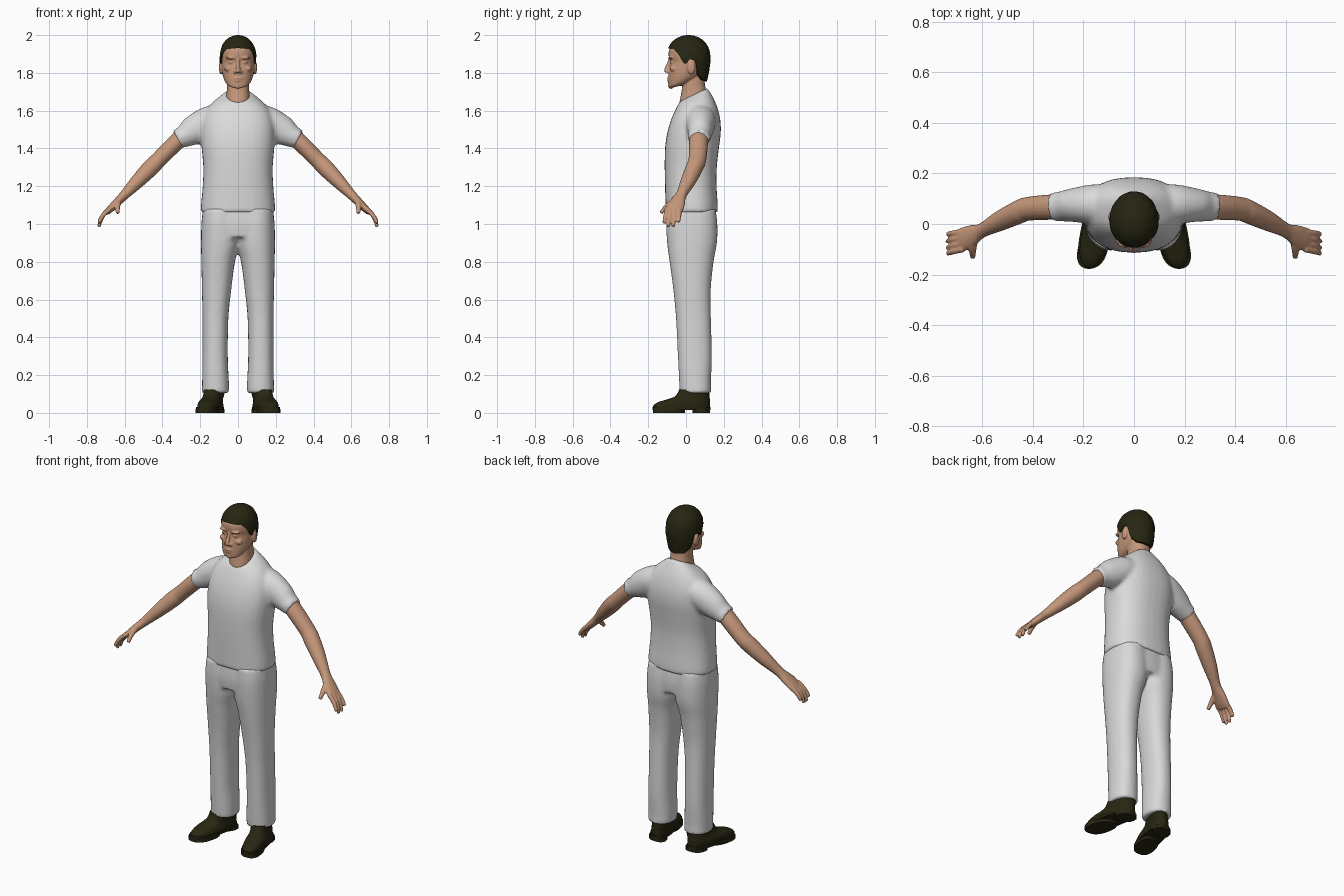
import bpy, bmesh, math
from mathutils import Vector, Matrix

cube = bpy.data.objects.get("Cube")
if cube:
    bpy.data.objects.remove(cube, do_unlink=True)


def material(name, r, g, b):
    m = bpy.data.materials.new(name)
    m.use_nodes = True
    m.diffuse_color = (r, g, b, 1)
    m.node_tree.nodes["Principled BSDF"].inputs["Base Color"].default_value = (r, g, b, 1)
    return m


SKIN = material("skin", .56, .31, .195)
HAIR = material("dark_hair", .02, .019, .006)
SHIRT = material("white_cotton", .71, .71, .71)
TROUSER = material("pale_cloth", .69, .69, .69)
LEATHER = material("dark_leather", .021, .019, .006)


def spline(rows, steps=4):
    """Catmull-Rom interpolation through rows of numbers."""
    out, last = [], len(rows) - 1
    for i in range(last):
        p = [rows[min(max(i + k, 0), last)] for k in (-1, 0, 1, 2)]
        for s in range(steps):
            t = s / steps
            out.append([b + .5 * t * (c - a + t * (2 * a - 5 * b + 4 * c - d + t * (3 * (b - c) + d - a)))
                        for a, b, c, d in zip(*p)])
    return out + [list(rows[-1])]


def circle(power=2.0, n=32):
    for i in range(n):
        c, s = math.cos(math.tau * i / n), math.sin(math.tau * i / n)
        yield (math.copysign(abs(c) ** (2 / power), c), math.copysign(abs(s) ** (2 / power), s))


def skin_rings(bm, rings):
    loops = [[bm.verts.new(p) for p in ring] for ring in rings]
    n = len(loops[0])
    for a, b in zip(loops, loops[1:]):
        for i in range(n):
            bm.faces.new((a[i], a[(i + 1) % n], b[(i + 1) % n], b[i]))
    bm.faces.new(loops[0])
    bm.faces.new(loops[-1])


def stack(bm, rows, side=1, power=2.3, shear=0, steps=4):
    """Loft of level rings: z, x min, x max, y min, y max, tilt."""
    rings = []
    for z, x0, x1, y0, y1, tilt in spline(rows, steps):
        rings.append([(side * ((x0 + x1) / 2 + c * (x1 - x0) / 2 - shear * ((y0 + y1) / 2 + s * (y1 - y0) / 2)),
                       (y0 + y1) / 2 + s * (y1 - y0) / 2, z + tilt * s) for c, s in circle(power)])
    skin_rings(bm, rings)


def centred(rows):
    return [(z, -w, w, y0, y1, tilt) for z, w, y0, y1, tilt in rows]


def tube(bm, rows, side=1):
    """Limb along a path: x, y, z, thickness, width."""
    pts = spline(rows)
    rings = []
    for i, (x, y, z, a, b) in enumerate(pts):
        d = (Vector(pts[min(i + 1, len(pts) - 1)][:3]) - Vector(pts[max(i - 1, 0)][:3])).normalized()
        v = (Vector((0, 1, 0)) - d * d.y).normalized()
        u = d.cross(v)
        ring = [Vector((x, y, z)) + u * a * c + v * b * s for c, s in circle(2, 20)]
        rings.append([(side * p.x, p.y, p.z) for p in ring])
    skin_rings(bm, rings)


def blob(bm, centre, size):
    bmesh.ops.create_uvsphere(bm, u_segments=16, v_segments=10, radius=1,
                              matrix=Matrix.Translation(centre) @ Matrix.Diagonal((*size, 1)))


def finish(bm, name, mat, voxel=None, smooth=3):
    bmesh.ops.recalc_face_normals(bm, faces=bm.faces)
    me = bpy.data.meshes.new(name)
    bm.to_mesh(me)
    bm.free()
    me.materials.append(mat)
    ob = bpy.data.objects.new(name, me)
    bpy.context.collection.objects.link(ob)
    if voxel:
        me.shade_smooth()
        fuse = ob.modifiers.new("fuse", 'REMESH')
        fuse.mode, fuse.voxel_size, fuse.use_smooth_shade = 'VOXEL', voxel, True
        soft = ob.modifiers.new("soften", 'SMOOTH')
        soft.factor, soft.iterations = .5, smooth
    else:
        bpy.ops.object.select_all(action='DESELECT')
        ob.select_set(True)
        bpy.context.view_layer.objects.active = ob
        bpy.ops.object.shade_smooth_by_angle(angle=math.radians(45))
    return ob


# Shirt: body with tilted neckline, fused with two sleeves
bm = bmesh.new()
stack(bm, centred([(1.06, .197, -.107, .168, 0), (1.1, .196, -.108, .168, 0), (1.2, .187, -.111, .162, 0),
                   (1.3, .184, -.113, .163, 0), (1.4, .192, -.111, .174, 0), (1.48, .196, -.1, .184, 0),
                   (1.55, .188, -.08, .182, 0), (1.61, .163, -.056, .167, .005), (1.655, .12, -.038, .143, .016),
                   (1.685, .07, -.03, .114, .035)]), power=2.4)
for side in (1, -1):
    tube(bm, [(.06, .075, 1.57, .07, .075), (.15, .078, 1.54, .085, .08), (.235, .075, 1.495, .079, .068),
              (.285, .07, 1.465, .06, .06), (.325, .067, 1.448, .051, .056)], side)
finish(bm, "shirt", SHIRT, .011, 4)

# Trousers: pelvis and two legs
bm = bmesh.new()
stack(bm, centred([(.93, .188, -.1, .16, 0), (1.0, .192, -.105, .164, 0), (1.085, .184, -.098, .155, 0)]))
for side in (1, -1):
    stack(bm, [(.105, .048, .191, -.033, .133, 0), (.16, .048, .19, -.036, .132, 0), (.3, .054, .188, -.043, .137, 0),
               (.5, .051, .188, -.053, .132, 0), (.65, .036, .191, -.067, .131, 0), (.8, .016, .194, -.087, .146, 0),
               (.9, -.01, .196, -.1, .164, 0), (1.0, -.01, .194, -.105, .166, 0), (1.08, -.01, .186, -.1, .157, 0)], side)
finish(bm, "trousers", TROUSER, .011, 4)

for word, side in (("left", 1), ("right", -1)):
    # Arm, palm, fingers and thumb
    bm = bmesh.new()
    tube(bm, [(.26, .07, 1.49, .045, .045), (.325, .067, 1.435, .045, .05), (.42, .06, 1.34, .043, .047),
              (.46, .045, 1.3, .045, .046), (.53, .012, 1.228, .038, .04), (.6, -.025, 1.155, .026, .029),
              (.64, -.045, 1.115, .022, .042), (.675, -.06, 1.08, .019, .047), (.695, -.066, 1.06, .014, .043)], side)
    for root, tip, drop in ((-.1, -.117, 1.005), (-.077, -.095, .985), (-.055, -.068, .987), (-.033, -.04, 1.01)):
        tube(bm, [(.675, root, 1.085, .013, .012), (.715, (root + tip) / 2, 1.045, .012, .0115),
                  (.737, tip, drop, .009, .009)], side)
    tube(bm, [(.632, -.06, 1.125, .017, .017), (.638, -.1, 1.095, .015, .014), (.637, -.133, 1.058, .01, .01)], side)
    finish(bm, word + "_arm", SKIN, .005, 2)

    # Shoe upper, then sole and heel
    bm = bmesh.new()
    stack(bm, [(.022, .083, .199, -.172, .124, 0), (.04, .083, .2, -.172, .127, 0), (.058, .086, .198, -.145, .127, 0),
               (.073, .089, .192, -.095, .126, 0), (.09, .086, .188, -.055, .124, 0),
               (.125, .08, .185, -.035, .122, 0)], side, 2.4, .2)
    finish(bm, word + "_shoe", LEATHER)
    bm = bmesh.new()
    for z0, z1, y0, y1, w in ((.016, .032, -.178, .13, .063), (0, .02, -.176, -.005, .06), (0, .02, .035, .128, .054)):
        stack(bm, [(z0, .143 - w, .143 + w, y0, y1, 0), (z1, .143 - w, .143 + w, y0, y1, 0)], side, 2.5, .2, 1)
    finish(bm, word + "_sole", LEATHER)

# Head and neck with fused facial features
bm = bmesh.new()
stack(bm, centred([(1.635, .05, -.02, .1, .02), (1.675, .061, -.034, .105, .035), (1.72, .058, -.024, .1, .02),
                   (1.8, .056, -.01, .095, 0)]))
stack(bm, centred([(1.728, .036, -.085, -.01, .008), (1.745, .062, -.093, .04, .018), (1.78, .079, -.094, .085, .012),
                   (1.82, .086, -.09, .11, 0), (1.858, .088, -.083, .117, 0), (1.89, .089, -.092, .117, 0),
                   (1.925, .086, -.088, .11, 0), (1.955, .07, -.063, .09, 0), (1.98, .03, -.02, .045, 0)]), power=2.2)
tube(bm, [(0, -.083, 1.875, .008, .01), (0, -.091, 1.85, .009, .009), (0, -.1, 1.825, .012, .012),
          (0, -.104, 1.806, .015, .012)])
blob(bm, (0, -.106, 1.81), (.011, .01, .01))
blob(bm, (0, -.091, 1.772), (.026, .009, .006))
blob(bm, (0, -.09, 1.759), (.023, .009, .007))
blob(bm, (0, -.08, 1.73), (.024, .015, .015))
for side in (1, -1):
    blob(bm, (side * .014, -.094, 1.805), (.01, .01, .009))
    blob(bm, (side * .034, -.071, 1.857), (.016, .014, .01))
    blob(bm, (side * .035, -.08, 1.88), (.03, .014, .008))
    blob(bm, (side * .05, -.066, 1.822), (.022, .018, .016))
    blob(bm, (side * .091, .028, 1.828), (.01, .021, .036))
finish(bm, "head", SKIN, .0045, 2)

# Hair cap whose lower edge follows the hairline (degrees from front, height)
HAIRLINE = [(0, 1.932), (45, 1.925), (62, 1.9), (78, 1.85), (86, 1.85), (92, 1.872), (108, 1.868),
            (118, 1.79), (140, 1.762), (180, 1.755)]


def hairline(angle):
    for (a, z0), (b, z1) in zip(HAIRLINE, HAIRLINE[1:]):
        if angle <= b:
            return z0 + (z1 - z0) * (angle - a) / (b - a)
    return HAIRLINE[-1][1]


def hair_point(turn, z, scale=1):
    up, down = max(0, (z - 1.87) / .13), max(0, (1.87 - z) / .115)
    r = scale * math.sqrt(max(0, 1 - up ** 2.5)) * (1 - .16 * down ** 1.6)
    r *= 1 + .012 * math.sin(13 * turn) * math.sin(60 * z)
    return (.097 * r * math.sin(turn), .013 - .116 * r * math.cos(turn), z)


bm = bmesh.new()
rings, count, levels = [], 96, 18
for k in range(levels + 2):
    f = min(k / levels, 1) ** 1.7 * .997 + .003
    inner = .86 if k > levels else 1
    ring = []
    for i in range(count):
        turn = math.tau * i / count
        low = hairline(abs((math.degrees(turn) + 180) % 360 - 180))
        ring.append(hair_point(turn, 2 - (2 - low) * f, inner))
    rings.append(ring)
skin_rings(bm, rings)
finish(bm, "hair", HAIR)
